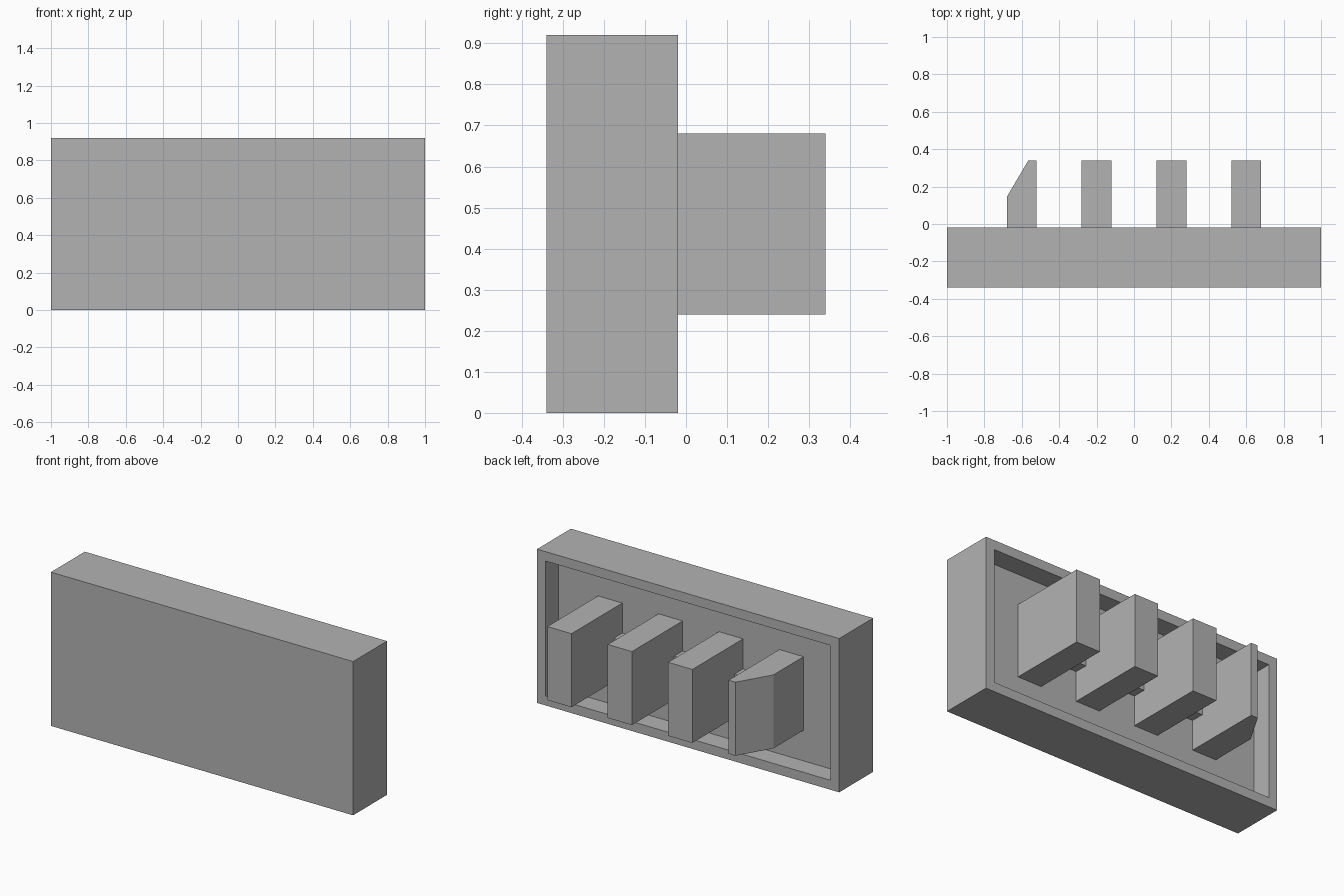
import bpy
import bmesh
from mathutils import Vector

cube = bpy.data.objects.get("Cube")
if cube:
    bpy.data.objects.remove(cube, do_unlink=True)

grey = bpy.data.materials.new("plain_grey")
grey.use_nodes = True
colour = (0.45, 0.45, 0.45, 1)
grey.diffuse_color = colour
grey.node_tree.nodes["Principled BSDF"].inputs["Base Color"].default_value = colour

FRONT, RIM, FLOOR, TIP = -0.34, -0.02, -0.14, 0.34
HEIGHT, WALL = 0.92, 0.08


def finish(name, bm):
    bmesh.ops.recalc_face_normals(bm, faces=bm.faces)
    mesh = bpy.data.meshes.new(name)
    bm.to_mesh(mesh)
    bm.free()
    mesh.materials.append(grey)
    obj = bpy.data.objects.new(name, mesh)
    bpy.context.collection.objects.link(obj)
    return obj


def prism(name, outline, bottom, top):
    """Extrude an outline in x and y upwards."""
    bm = bmesh.new()
    face = bm.faces.new([bm.verts.new((x, y, bottom)) for x, y in outline])
    extruded = bmesh.ops.extrude_face_region(bm, geom=[face])["geom"]
    verts = [v for v in extruded if isinstance(v, bmesh.types.BMVert)]
    bmesh.ops.translate(bm, verts=verts, vec=(0, 0, top - bottom))
    return finish(name, bm)


def box_outline(x0, x1, y0, y1):
    return [(x0, y0), (x1, y0), (x1, y1), (x0, y1)]


# Shell with a recessed back, made by insetting and sinking the back face
shell = prism("shell", box_outline(-1, 1, FRONT, RIM), 0, HEIGHT)
bm = bmesh.new()
bm.from_mesh(shell.data)
back = max(bm.faces, key=lambda f: f.calc_center_median().y)
bmesh.ops.inset_region(bm, faces=[back], thickness=WALL)
floor = bmesh.ops.extrude_face_region(bm, geom=[back])["geom"]
bmesh.ops.translate(bm, verts=[v for v in floor if isinstance(v, bmesh.types.BMVert)],
                    vec=Vector((0, FLOOR - RIM, 0)))
if back.is_valid:
    bmesh.ops.delete(bm, geom=[back], context='FACES_ONLY')
bmesh.ops.recalc_face_normals(bm, faces=bm.faces)
bm.to_mesh(shell.data)
bm.free()

# Four prongs, the outer right one with a bevelled corner
centres = [-0.6, -0.2, 0.2, 0.6]
for i, c in enumerate(centres):
    outline = box_outline(c - 0.08, c + 0.08, FLOOR, TIP)
    if i == 0:
        outline[3:] = [(c + 0.035, TIP), (c - 0.08, 0.145)]
    prism(f"prong_{i + 1}", outline, 0.24, 0.68)

# Small bars joining neighbouring prongs along the recess floor
for i, (a, b) in enumerate(zip(centres, centres[1:])):
    prism(f"joining_bar_{i + 1}", box_outline(a + 0.08, b - 0.08, FLOOR, -0.06), 0.42, 0.50)
